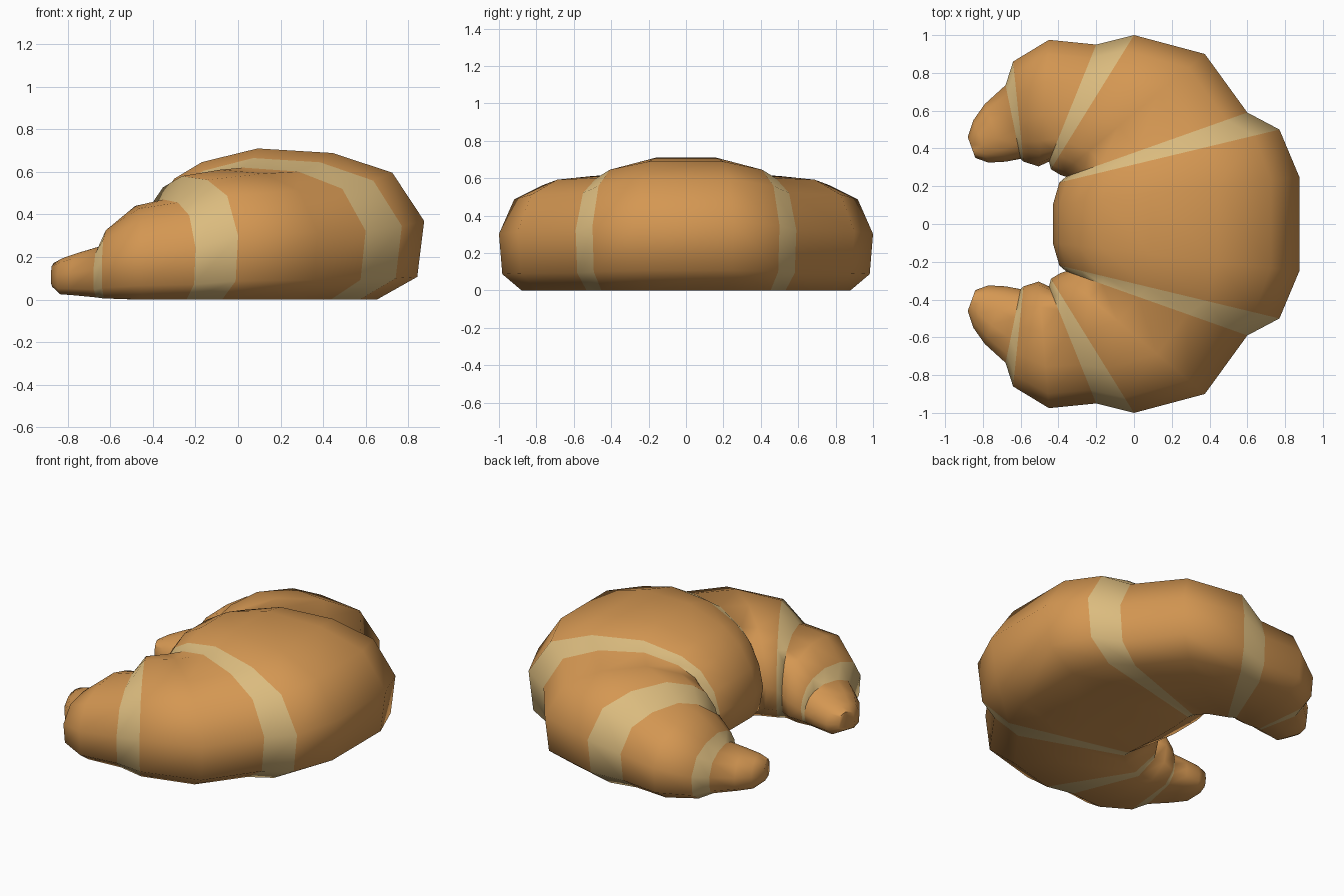
import bpy, bmesh

if "Cube" in bpy.data.objects:
    bpy.data.objects.remove(bpy.data.objects["Cube"])

def material(name, rgb):
    m = bpy.data.materials.new(name)
    m.diffuse_color = (*rgb, 1)
    m.use_nodes = True
    m.node_tree.nodes["Principled BSDF"].inputs["Base Color"].default_value = m.diffuse_color
    return m

crust = material("golden crust", (0.66, 0.31, 0.085))
seam = material("pale seam", (0.71, 0.50, 0.21))

# Cross-section: (0 = inner side .. 1 = outer side, fraction of height)
PROFILE = [(0.00, 0.42), (0.03, 0.62), (0.10, 0.80), (0.20, 0.91), (0.40, 1.00),
           (0.67, 0.97), (0.885, 0.84), (1.00, 0.52), (0.975, 0.15), (0.83, 0.0),
           (0.50, 0.0), (0.18, 0.0), (0.03, 0.18)]

# Stations from the middle to the tip: outer x, y, inner x, y, bottom z, top z
STATIONS = [
    (0.875, 0.25, -0.43, 0.10, 0.0, 0.71),
    (0.77, 0.50, -0.395, 0.22, 0.0, 0.665),
    (0.60, 0.59, -0.36, 0.25, 0.0, 0.62),
    (0.375, 0.90, -0.39, 0.26, 0.0, 0.61),
    (0.00, 1.00, -0.44, 0.29, 0.0, 0.58),
    (-0.20, 0.95, -0.45, 0.33, 0.0, 0.47),
    (-0.45, 0.975, -0.505, 0.305, 0.0, 0.44),
    (-0.64, 0.86, -0.585, 0.33, 0.005, 0.335),
    (-0.68, 0.735, -0.60, 0.345, 0.01, 0.255),
    (-0.79, 0.635, -0.68, 0.33, 0.02, 0.225),
    (-0.85, 0.55, -0.77, 0.325, 0.025, 0.20),
    (-0.88, 0.46, -0.84, 0.35, 0.06, 0.175),
]
SEAM_SPANS = {1, 4, 7}

bm = bmesh.new()

def ring(station, side):
    ox, oy, ix, iy, z0, z1 = station
    return [bm.verts.new((ix + (ox - ix) * u, side * (iy + (oy - iy) * u),
                          z0 + (z1 - z0) * h)) for u, h in PROFILE]

def bridge(a, b, mat):
    n = len(a)
    for i in range(n):
        j = (i + 1) % n
        bm.faces.new((a[i], a[j], b[j], b[i])).material_index = mat

# Two arms, joined across the middle and capped at the tips
arms = [[ring(s, side) for s in STATIONS] for side in (1, -1)]
bridge(arms[0][0], arms[1][0], 0)
for rings in arms:
    for k in range(len(rings) - 1):
        bridge(rings[k], rings[k + 1], 1 if k in SEAM_SPANS else 0)
    bm.faces.new(rings[-1])
bmesh.ops.recalc_face_normals(bm, faces=bm.faces)

mesh = bpy.data.meshes.new("croissant")
bm.to_mesh(mesh)
bm.free()
mesh.materials.append(crust)
mesh.materials.append(seam)
obj = bpy.data.objects.new("croissant", mesh)
bpy.context.collection.objects.link(obj)
bpy.context.view_layer.objects.active = obj
obj.select_set(True)
bpy.ops.object.shade_smooth_by_angle(angle=1.0)
